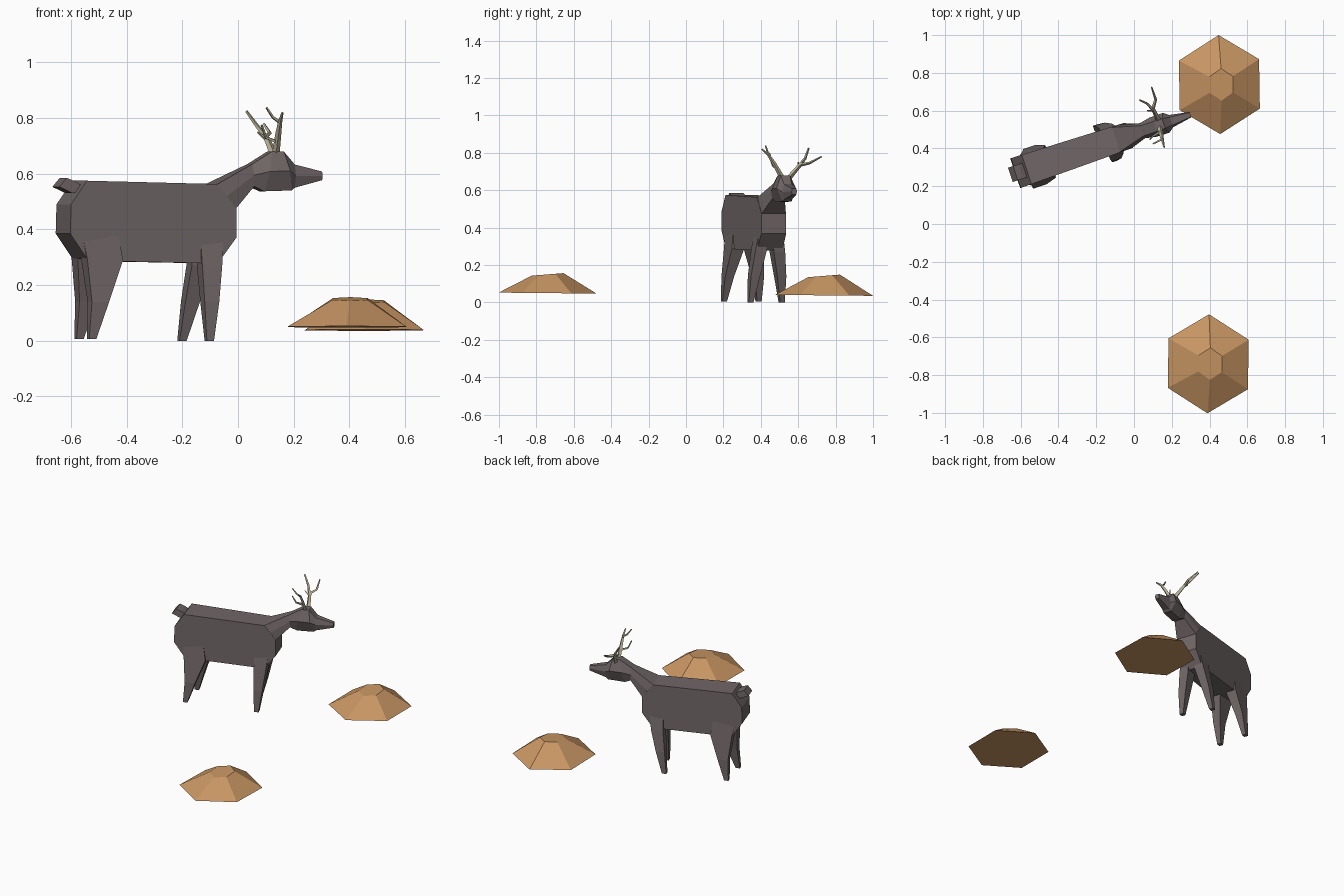
import bpy, bmesh, math
from mathutils import Vector, Matrix

if "Cube" in bpy.data.objects:
    bpy.data.objects.remove(bpy.data.objects["Cube"])


def material(name, rgb):
    m = bpy.data.materials.new(name)
    m.diffuse_color = (*rgb, 1)
    m.use_nodes = True
    m.node_tree.nodes["Principled BSDF"].inputs["Base Color"].default_value = m.diffuse_color
    return m


HIDE = material("grey_brown_hide", (0.165, 0.135, 0.135))
BONE = material("antler_bone", (0.50, 0.46, 0.32))
EARTH = material("tan_earth", (0.58, 0.305, 0.125))

# The deer is modelled along its own axis (s forward, t left), then turned
DEER = Matrix.Translation((0, 0.479, 0)) @ Matrix.Rotation(math.radians(18.5), 4, 'Z')


def loft(name, rings, mat, matrix=Matrix()):
    """Skin a list of equal-length closed rings and cap both ends."""
    bm = bmesh.new()
    vs = [[bm.verts.new(p) for p in ring] for ring in rings]
    n = len(rings[0])
    for a, b in zip(vs, vs[1:]):
        for i in range(n):
            j = (i + 1) % n
            bm.faces.new((a[i], a[j], b[j], b[i]))
    bm.faces.new(vs[0][::-1])
    bm.faces.new(vs[-1])
    bmesh.ops.recalc_face_normals(bm, faces=bm.faces)
    me = bpy.data.meshes.new(name)
    bm.to_mesh(me)
    bm.free()
    me.materials.append(mat)
    ob = bpy.data.objects.new(name, me)
    ob.matrix_world = matrix
    bpy.context.collection.objects.link(ob)
    return ob


def slab(name, profile, half):
    """Extrude a side profile to both sides; half(s) is the half width."""
    return loft(name, [[(s, k * half(s), z) for s, z in profile] for k in (-1, 1)],
                HIDE, DEER)


# Body and tail
slab("body", [(-0.60, 0.575), (-0.66, 0.49), (-0.663, 0.385), (-0.60, 0.295),
              (-0.47, 0.285), (-0.10, 0.278), (-0.03, 0.37), (-0.03, 0.475),
              (-0.10, 0.563)],
     lambda s: 0.07 - 0.0205 * (s + 0.03))
slab("tail", [(-0.60, 0.54), (-0.64, 0.53), (-0.69, 0.553), (-0.662, 0.585),
              (-0.63, 0.573), (-0.61, 0.56)], lambda s: 0.04)


# Neck and head: sections of (top s, top z, bottom s, bottom z, half widths top/mid/bottom)
def section(s1, z1, s0, z0, w1, wm, w0):
    sm, zm = (s1 + s0) / 2, (z1 + z0) / 2
    return [(s1, w1, z1), (sm, wm, zm), (s0, w0, z0),
            (s0, -w0, z0), (sm, -wm, zm), (s1, -w1, z1)]


loft("neck_and_head", [section(*a) for a in (
    (-0.10, 0.563, -0.03, 0.475, 0.068, 0.069, 0.068),
    (0.045, 0.635, 0.05, 0.555, 0.028, 0.042, 0.035),
    (0.12, 0.68, 0.09, 0.537, 0.028, 0.054, 0.028),
    (0.165, 0.68, 0.195, 0.54, 0.026, 0.055, 0.025),
    (0.208, 0.633, 0.208, 0.55, 0.022, 0.034, 0.022),
    (0.315, 0.608, 0.315, 0.577, 0.012, 0.015, 0.012))], HIDE, DEER)


# Legs: levels of (z, back s, front s, inner t, outer t)
def leg(name, side, levels, shift):
    rings = []
    for z, a, b, i, o in levels:
        d = shift * max(0, 1 - z / 0.30)
        rings.append([(a + d, side * i, z), (b + d, side * i, z),
                      (b + d, side * o, z), (a + d, side * o, z)])
    loft(name, rings, HIDE, DEER)


REAR = ((0.38, -0.615, -0.48, 0.02, 0.079), (0.29, -0.60, -0.465, 0.02, 0.09),
        (0.14, -0.585, -0.52, 0.058, 0.108), (0.006, -0.592, -0.565, 0.082, 0.108))
FRONT = ((0.36, -0.165, -0.08, 0.02, 0.070), (0.27, -0.165, -0.09, 0.022, 0.085),
         (0.14, -0.170, -0.115, 0.052, 0.103), (0.0, -0.172, -0.145, 0.082, 0.108))
leg("rear_leg_right", -1, REAR, -0.008)
leg("rear_leg_left", 1, REAR, 0.008)
leg("front_leg_right", -1, FRONT, 0.018)
leg("front_leg_left", 1, FRONT, -0.022)


# Antlers: four-sided tapering branches
def branch(name, pts, r0, r1):
    pts = [Vector(p) for p in pts]
    rings = []
    for k, p in enumerate(pts):
        d = (pts[min(k + 1, len(pts) - 1)] - pts[max(k - 1, 0)]).normalized()
        u = d.cross(Vector((1, 0, 0))).normalized()
        v = d.cross(u)
        r = r0 + (r1 - r0) * k / (len(pts) - 1)
        rings.append([p + r * (u * math.cos(q) + v * math.sin(q))
                      for q in (0, math.pi / 2, math.pi, 3 * math.pi / 2)])
    loft(name, rings, BONE)


branch("left_antler_beam", [(0.13, 0.55, 0.665), (0.10, 0.61, 0.735),
                            (0.115, 0.66, 0.745), (0.093, 0.725, 0.78)], 0.014, 0.004)
branch("left_antler_tine", [(0.105, 0.60, 0.725), (0.07, 0.637, 0.77),
                            (0.03, 0.656, 0.825)], 0.010, 0.005)
branch("left_antler_spur", [(0.10, 0.60, 0.725), (0.07, 0.60, 0.75)], 0.006, 0.003)
branch("right_antler_beam", [(0.135, 0.515, 0.665), (0.145, 0.47, 0.745),
                             (0.152, 0.44, 0.79), (0.160, 0.405, 0.82)], 0.014, 0.004)
branch("right_antler_tine", [(0.150, 0.45, 0.785), (0.125, 0.437, 0.803),
                             (0.102, 0.425, 0.838)], 0.007, 0.004)
branch("right_antler_spur", [(0.14, 0.49, 0.715), (0.10, 0.465, 0.73),
                             (0.085, 0.448, 0.775)], 0.008, 0.004)


# Earth mounds: six-sided truncated cones with slightly tilted tops
def mound(name, x, y, turn, base, top):
    def ring(rx, ry, z, tilt, ox=0):
        pts = []
        for k in range(6):
            a = math.radians(90 - turn + 60 * k)
            dx, dy = rx * math.cos(a), ry * math.sin(a)
            pts.append((x + ox + dx, y + dy, z + tilt * dy))
        return pts
    loft(name, [ring(0.245, 0.262, base, -0.01),
                ring(0.072, 0.085, top, 0.08, 0.01)], EARTH)


mound("mound_back", 0.452, 0.738, -1, 0.038, 0.142)
mound("mound_front", 0.393, -0.74, 1, 0.050, 0.150)
